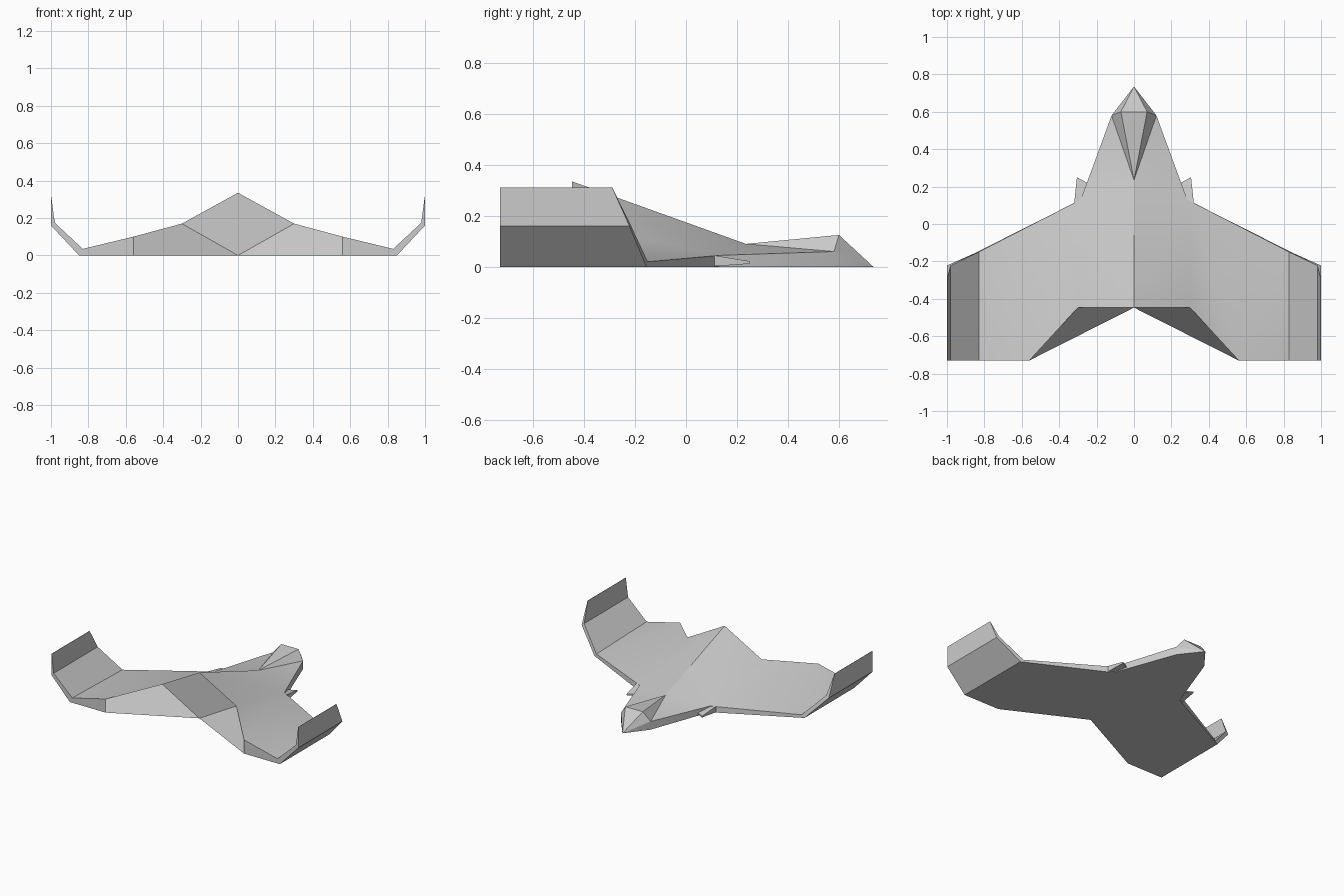
import bpy, bmesh
from math import radians

if "Cube" in bpy.data.objects:
    bpy.data.objects.remove(bpy.data.objects["Cube"])


def mirrored_part(name, points, faces):
    """Build the right half from named points, mirror it over x = 0 and weld."""
    bm = bmesh.new()
    v = {k: bm.verts.new(p) for k, p in points.items()}
    for f in faces:
        bm.faces.new([v[k] for k in f])
    bmesh.ops.mirror(bm, geom=bm.verts[:] + bm.edges[:] + bm.faces[:],
                     axis='X', merge_dist=0.0)
    bmesh.ops.remove_doubles(bm, verts=bm.verts[:], dist=0.0005)
    bmesh.ops.recalc_face_normals(bm, faces=bm.faces[:])
    mesh = bpy.data.meshes.new(name)
    bm.to_mesh(mesh)
    bm.free()
    obj = bpy.data.objects.new(name, mesh)
    bpy.context.collection.objects.link(obj)
    bpy.ops.object.select_all(action='DESELECT')
    obj.select_set(True)
    bpy.context.view_layer.objects.active = obj
    bpy.ops.object.shade_smooth_by_angle(angle=radians(30))
    return obj


def loft(sections, cap_start):
    """Named points and faces for a skin through four-sided sections."""
    pts = {(i, j): p for i, s in enumerate(sections) for j, p in enumerate(s)}
    faces = [[(i, j), (i, (j + 1) % 4), (i + 1, (j + 1) % 4), (i + 1, j)]
             for i in range(len(sections) - 1) for j in range(4)]
    last = len(sections) - 1
    faces.append([(last, j) for j in range(4)])
    if cap_start:
        faces.append([(0, j) for j in range(4)])
    return pts, faces


# Key points shared by the body and the canopy
ridge_front, nose, cheek = (0, 0.235, 0.09), (0, 0.735, 0), (0.12, 0.58, 0.06)

# Blended body and wing with a notched tail
body = {
    "rb": (0, -0.447, 0.335), "rf": ridge_front, "nose": nose, "tail": (0, -0.447, 0),
    "n": cheek, "nb": (0.12, 0.58, 0),
    "l": (0.285, 0.13, 0.045), "lb": (0.285, 0.13, 0),
    "w": (0.83, -0.15, 0.02), "wb": (0.85, -0.155, 0),
    "e1": (0.3, -0.447, 0.17), "e2": (0.56, -0.73, 0.10), "e2b": (0.56, -0.73, 0),
    "t": (0.83, -0.73, 0.035), "tb": (0.85, -0.73, 0),
}
body_faces = [f.split() for f in (
    "rb rf l", "rb l e1", "e1 l e2", "e2 l w", "e2 w t", "rf n l",   # top
    "n l lb nb", "l w wb lb", "nose n nb",                           # leading edge
    "rb e1 tail", "e1 e2 e2b tail", "e2 t tb e2b",                   # trailing edge
    "tail nose nb lb wb tb e2b",                                     # underside
)]
mirrored_part("body_and_wing", body, body_faces)

# Faceted canopy
canopy = {"rf": ridge_front, "n": cheek, "nose": nose,
          "a": (0.07, 0.6, 0.125), "mid": (0, 0.6, 0.125)}
mirrored_part("canopy", canopy, [f.split() for f in (
    "rf mid a", "rf a n", "a n nose", "mid a nose")])

# Upturned wing tips, lofted from wing end to fin top
mirrored_part("winglet", *loft([
    [(0.83, -0.73, 0.035), (0.83, -0.15, 0.02), (0.85, -0.155, 0), (0.85, -0.73, 0)],
    [(0.98, -0.73, 0.175), (0.98, -0.222, 0.175), (1, -0.222, 0.16), (1, -0.73, 0.16)],
    [(0.998, -0.73, 0.312), (0.998, -0.29, 0.312), (1, -0.29, 0.312), (1, -0.73, 0.312)],
], False))

# Small pointed blades at the wing roots
mirrored_part("root_blade", *loft([
    [(0.28, 0.11, 0.002), (0.32, 0.11, 0.002), (0.32, 0.11, 0.045), (0.28, 0.11, 0.045)],
    [(0.25, 0.22, 0.012), (0.305, 0.25, 0.012), (0.305, 0.25, 0.022), (0.25, 0.22, 0.022)],
], True))
